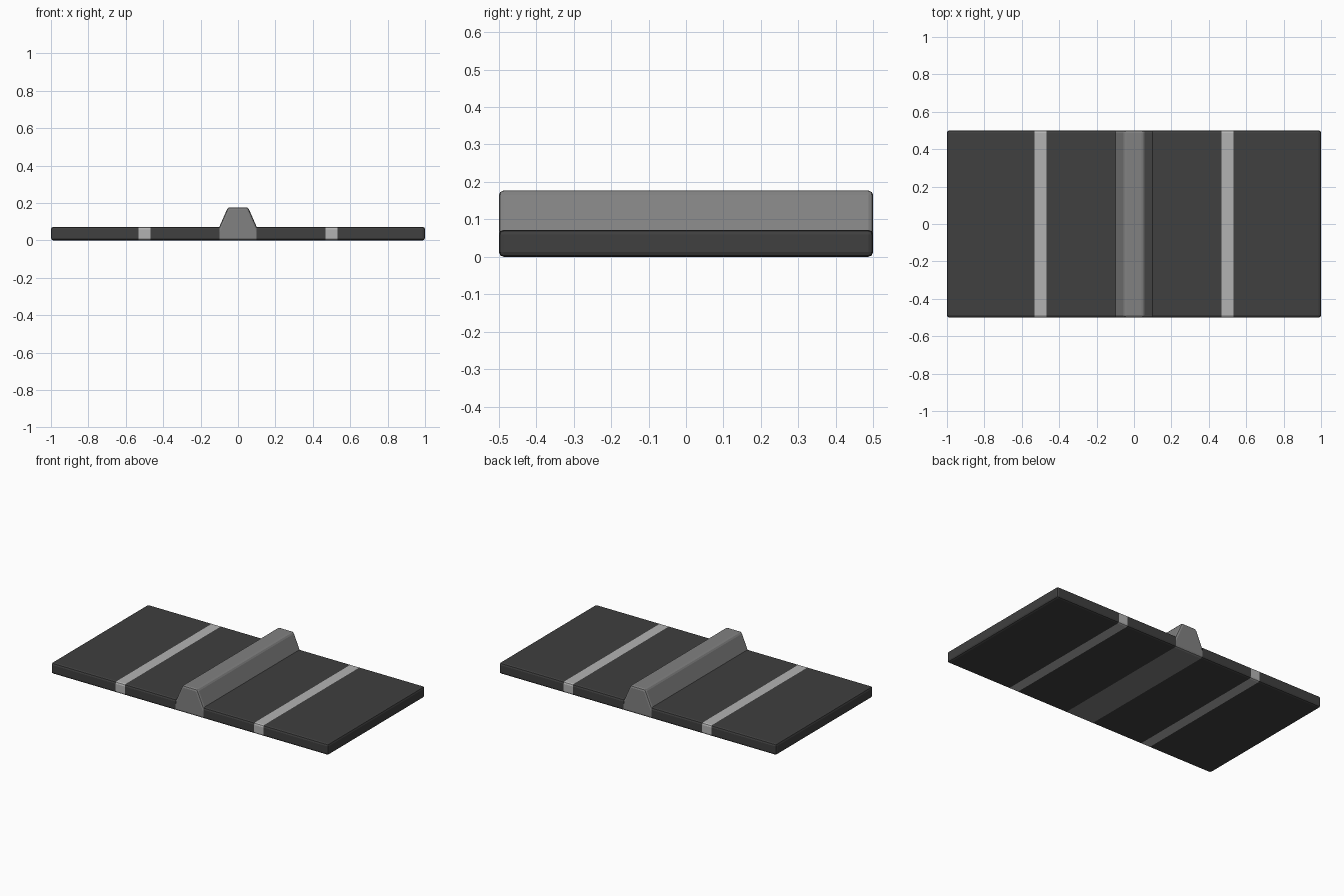
import bpy
import bmesh

if "Cube" in bpy.data.objects:
    bpy.data.objects.remove(bpy.data.objects["Cube"])

H, TOP, BEV = 0.072, 0.177, 0.013


def material(name, v):
    m = bpy.data.materials.new(name)
    m.diffuse_color = (v, v, v, 1)
    m.use_nodes = True
    m.node_tree.nodes["Principled BSDF"].inputs["Base Color"].default_value = m.diffuse_color
    return m


def strip(name, profile, mat, open_at=()):
    """Extrude an xz profile along y, drop hidden joint walls, round the outer edges."""
    bm = bmesh.new()
    face = bm.faces.new([bm.verts.new((x, -0.5, z)) for x, z in profile])
    ext = bmesh.ops.extrude_face_region(bm, geom=[face], use_keep_orig=True)
    for v in ext["geom"]:
        if isinstance(v, bmesh.types.BMVert):
            v.co.y = 0.5
    bmesh.ops.recalc_face_normals(bm, faces=bm.faces)
    hidden = [f for f in bm.faces
              if any(all(abs(v.co.x - x) < 1e-5 for v in f.verts) for x in open_at)]
    bmesh.ops.delete(bm, geom=hidden, context='FACES')
    edges = [e for e in bm.edges if len(e.link_faces) == 2]
    bmesh.ops.bevel(bm, geom=edges, offset=BEV, segments=2, profile=0.5,
                    affect='EDGES', clamp_overlap=True)
    me = bpy.data.meshes.new(name)
    bm.to_mesh(me)
    bm.free()
    me.materials.append(mat)
    ob = bpy.data.objects.new(name, me)
    bpy.context.collection.objects.link(ob)
    return ob


def slab(name, a, b, mat):
    joints = [x for x in (a, b) if abs(x) < 0.99]
    strip(name, [(a, 0), (b, 0), (b, H), (a, H)], mat, joints)


asphalt = material("asphalt", 0.05)
paint = material("paint", 0.45)
concrete = material("concrete", 0.22)

# Road lanes and painted lines on both sides of the divider
for side, s in (("left", -1), ("right", 1)):
    slab("inner_lane_" + side, s * 0.1, s * 0.467, asphalt)
    slab("lane_line_" + side, s * 0.467, s * 0.533, paint)
    slab("outer_lane_" + side, s * 0.533, s * 1.0, asphalt)

# Central divider with sloped sides
strip("divider", [(-0.1, 0), (0.1, 0), (0.1, H), (0.054, TOP), (-0.054, TOP), (-0.1, H)],
      concrete, (-0.1, 0.1))
